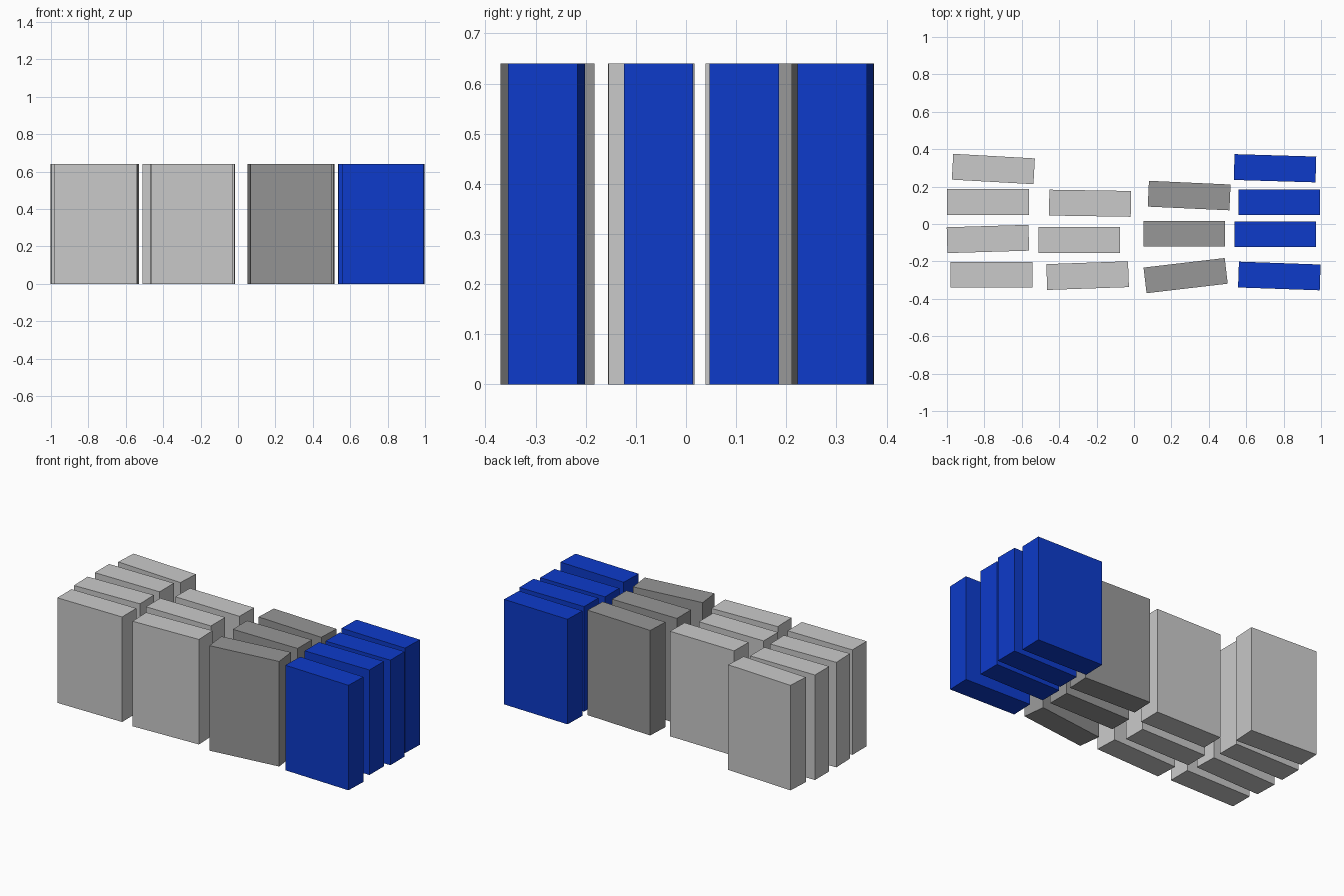
import bpy
import math

default = bpy.data.objects.get("Cube")
if default:
    bpy.data.objects.remove(default, do_unlink=True)

WIDTH, DEPTH, HEIGHT = 0.437, 0.138, 0.64


def make_material(name, rgb):
    mat = bpy.data.materials.new(name)
    mat.use_nodes = True
    colour = (*rgb, 1.0)
    mat.diffuse_color = colour
    mat.node_tree.nodes["Principled BSDF"].inputs["Base Color"].default_value = colour
    return mat


def add_block(name, mat, x, y, turn):
    """Upright slab standing on the ground, turned about its own vertical axis."""
    bpy.ops.mesh.primitive_cube_add(size=1, location=(x, y, HEIGHT / 2),
                                    rotation=(0, 0, math.radians(turn)))
    block = bpy.context.object
    block.name = name
    block.scale = (WIDTH, DEPTH, HEIGHT)
    block.data.materials.append(mat)


light_grey = make_material("light grey", (0.59, 0.59, 0.59))
dark_grey = make_material("dark grey", (0.31, 0.31, 0.31))
blue = make_material("blue", (0.004, 0.043, 0.59))

# Columns of slabs, each listed front to back as x, y, turn in degrees
columns = {
    "outer_light_block": (light_grey, [(-0.762, -0.271, 0), (-0.781, -0.08, 1.7),
                                       (-0.781, 0.117, 0), (-0.752, 0.294, -3.2)]),
    "inner_light_block": (light_grey, [(-0.248, -0.276, 2), (-0.293, -0.086, 0),
                                       (-0.235, 0.111, -0.9)]),
    "dark_block": (dark_grey, [(0.276, -0.276, 6.7), (0.268, -0.052, 0),
                               (0.295, 0.152, -2.6)]),
    "blue_block": (blue, [(0.777, -0.278, -2), (0.755, -0.055, 0),
                          (0.776, 0.116, 0), (0.754, 0.298, -1.7)]),
}

for name, (mat, places) in columns.items():
    for row, (x, y, turn) in enumerate(places, 1):
        add_block(f"{name}_{row}", mat, x, y, turn)
